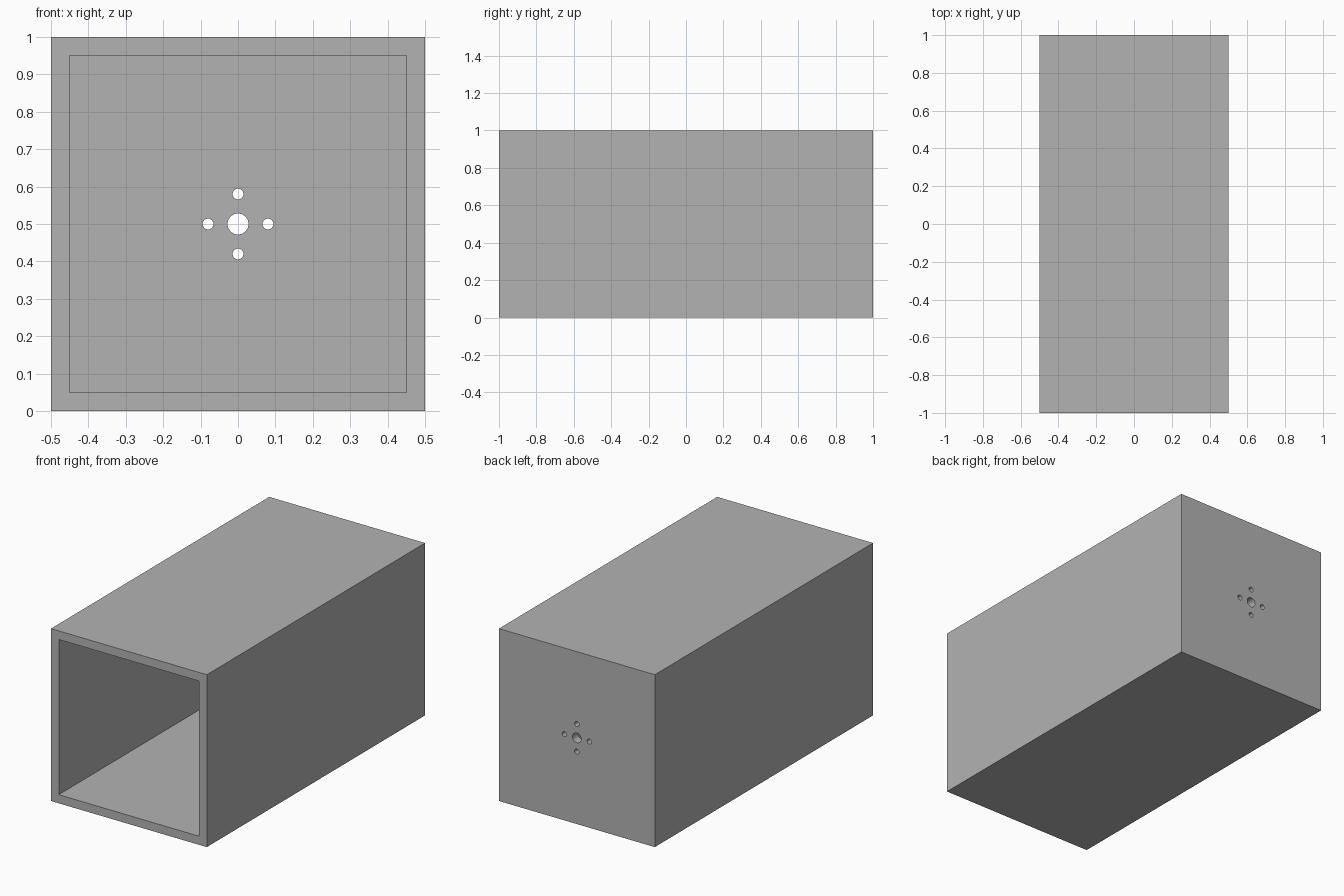
import bpy
import math

if "Cube" in bpy.data.objects:
    bpy.data.objects.remove(bpy.data.objects["Cube"], do_unlink=True)

WIDTH, LENGTH, HEIGHT, WALL = 1.0, 2.0, 1.0, 0.05
MID_Z = HEIGHT / 2
HOLE_R, SCREW_R, SCREW_OFFSET = 0.028, 0.0145, 0.08

grey = bpy.data.materials.new("plain grey")
grey.use_nodes = True
colour = (0.45, 0.45, 0.45, 1)
grey.diffuse_color = colour
grey.node_tree.nodes["Principled BSDF"].inputs["Base Color"].default_value = colour


def box(name, size, location):
    bpy.ops.mesh.primitive_cube_add(size=1, location=location)
    obj = bpy.context.object
    obj.name = name
    obj.scale = size
    bpy.ops.object.transform_apply(location=False, rotation=False, scale=True)
    obj.data.materials.append(grey)
    return obj


def hole_cutter(name, radius, x, z):
    bpy.ops.mesh.primitive_cylinder_add(
        vertices=32, radius=radius, depth=WALL * 4,
        location=(x, LENGTH / 2, z), rotation=(math.pi / 2, 0, 0))
    obj = bpy.context.object
    obj.name = name
    obj.data.materials.append(grey)
    return obj


def cut(target, cutter):
    cutter.hide_render = True
    mod = target.modifiers.new(cutter.name, "BOOLEAN")
    mod.operation = "DIFFERENCE"
    mod.solver = "EXACT"
    mod.object = cutter
    bpy.ops.object.select_all(action="DESELECT")
    bpy.context.view_layer.objects.active = target
    target.select_set(True)
    bpy.ops.object.modifier_apply(modifier=mod.name)
    bpy.data.objects.remove(cutter, do_unlink=True)


# Square housing
housing = box("housing", (WIDTH, LENGTH, HEIGHT), (0, 0, MID_Z))

# Cavity open at the front, closed by the back wall
cut(housing, box("cavity_cutter",
                 (WIDTH - 2 * WALL, LENGTH, HEIGHT - 2 * WALL), (0, -WALL, MID_Z)))

# Central hole and four screw holes through the back wall
cut(housing, hole_cutter("centre_hole_cutter", HOLE_R, 0, MID_Z))
for dx, dz in ((1, 0), (-1, 0), (0, 1), (0, -1)):
    cut(housing, hole_cutter("screw_hole_cutter", SCREW_R,
                             dx * SCREW_OFFSET, MID_Z + dz * SCREW_OFFSET))

# Smooth hole walls, sharp box edges
bpy.ops.object.select_all(action="DESELECT")
housing.select_set(True)
bpy.context.view_layer.objects.active = housing
bpy.ops.object.shade_smooth_by_angle(angle=math.radians(30))
